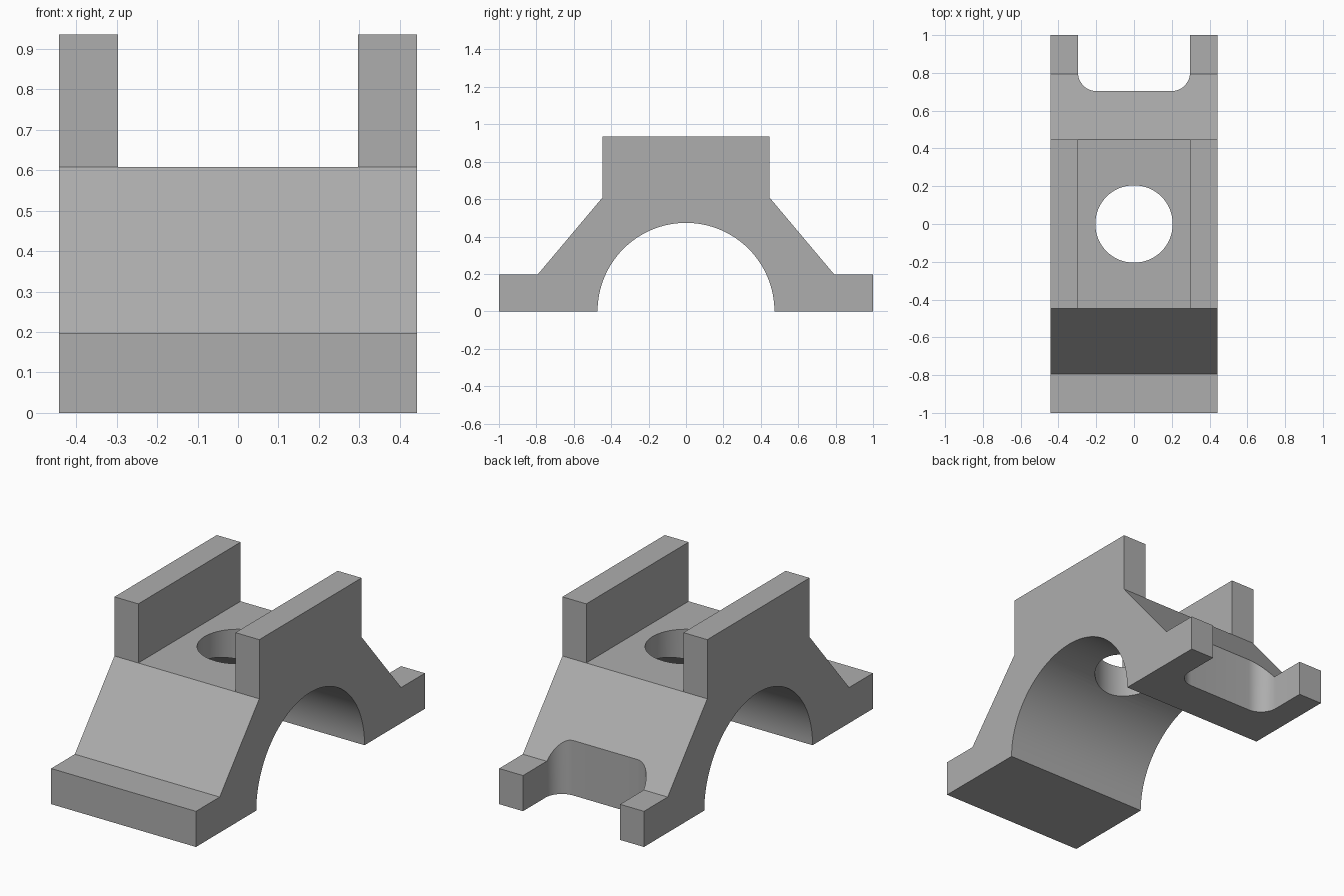
import bpy
import bmesh
from math import pi, cos, sin, radians
from mathutils import Matrix, Vector

old = bpy.data.objects.get("Cube")
if old:
    bpy.data.objects.remove(old, do_unlink=True)

HALF_W, CHEEK_IN = 0.443, 0.297
SHELF_Z, TOP_Z, SHELF_Y = 0.608, 0.935, 0.447
FOOT_Z, FOOT_Y = 0.197, 0.793
ARCH_R, HOLE_R = 0.473, 0.205
SLOT_Y, SLOT_R = 0.703, 0.1

grey = bpy.data.materials.new("plain grey")
grey.use_nodes = True
colour = (0.42, 0.42, 0.42, 1)
grey.diffuse_color = colour
grey.node_tree.nodes["Principled BSDF"].inputs["Base Color"].default_value = colour


def arc(cx, cy, r, start, end, steps):
    angles = [start + (end - start) * i / steps for i in range(steps + 1)]
    return [(cx + r * cos(a), cy + r * sin(a)) for a in angles]


def prism(name, points, low, high, axes=None):
    """Extrude a flat outline from low to high; axes maps it into the model."""
    bm = bmesh.new()
    face = bm.faces.new([bm.verts.new((u, v, low)) for u, v in points])
    grown = bmesh.ops.extrude_face_region(bm, geom=[face])["geom"]
    verts = [g for g in grown if isinstance(g, bmesh.types.BMVert)]
    bmesh.ops.translate(bm, verts=verts, vec=Vector((0, 0, high - low)))
    if axes:
        bm.transform(axes)
    bmesh.ops.recalc_face_normals(bm, faces=bm.faces)
    mesh = bpy.data.meshes.new(name)
    bm.to_mesh(mesh)
    bm.free()
    mesh.materials.append(grey)
    obj = bpy.data.objects.new(name, mesh)
    bpy.context.collection.objects.link(obj)
    return obj


# Outline (y, z) maps to the model's side plane, depth runs along x
side_plane = Matrix(((0, 0, 1, 0), (1, 0, 0, 0), (0, 1, 0, 0), (0, 0, 0, 1)))

# Bracket body: stepped outline with the half-round saddle underneath
half = [(1, 0), (1, FOOT_Z), (FOOT_Y, FOOT_Z), (SHELF_Y, SHELF_Z), (SHELF_Y, TOP_Z)]
outline = half + [(-y, z) for y, z in reversed(half)]
outline += arc(0, 0, ARCH_R, pi, 0, 64)
body = prism("saddle_bracket", outline, -HALF_W, HALF_W, side_plane)

# Channel between the upright cheeks
channel = [(-0.6, SHELF_Z), (0.6, SHELF_Z), (0.6, 1.2), (-0.6, 1.2)]
cutters = [prism("channel_cutter", channel, -CHEEK_IN, CHEEK_IN, side_plane)]

# Vertical bolt hole
cutters.append(prism("hole_cutter", arc(0, 0, HOLE_R, 0, 2 * pi, 64)[:-1], 0.1, 1.2))

# Round-cornered slots in both feet
cx, cy = CHEEK_IN - SLOT_R, SLOT_Y + SLOT_R
slot = [(CHEEK_IN, 1.2), (-CHEEK_IN, 1.2)]
slot += arc(-cx, cy, SLOT_R, pi, 1.5 * pi, 12)
slot += arc(cx, cy, SLOT_R, 1.5 * pi, 2 * pi, 12)
for name, turn in (("back", 0), ("front", pi)):
    cutters.append(prism(name + "_slot_cutter", slot, -0.2, 0.8, Matrix.Rotation(turn, 4, "Z")))

# Apply every cut, then drop the cutters
bpy.context.view_layer.objects.active = body
for cutter in cutters:
    cutter.hide_render = True
    mod = body.modifiers.new(cutter.name, "BOOLEAN")
    mod.operation = "DIFFERENCE"
    mod.solver = "EXACT"
    mod.object = cutter
    bpy.ops.object.modifier_apply(modifier=mod.name)
    bpy.data.objects.remove(cutter, do_unlink=True)

# Smooth curved walls, crisp edges
bpy.ops.object.select_all(action="DESELECT")
body.select_set(True)
bpy.ops.object.shade_smooth_by_angle(angle=radians(30))
